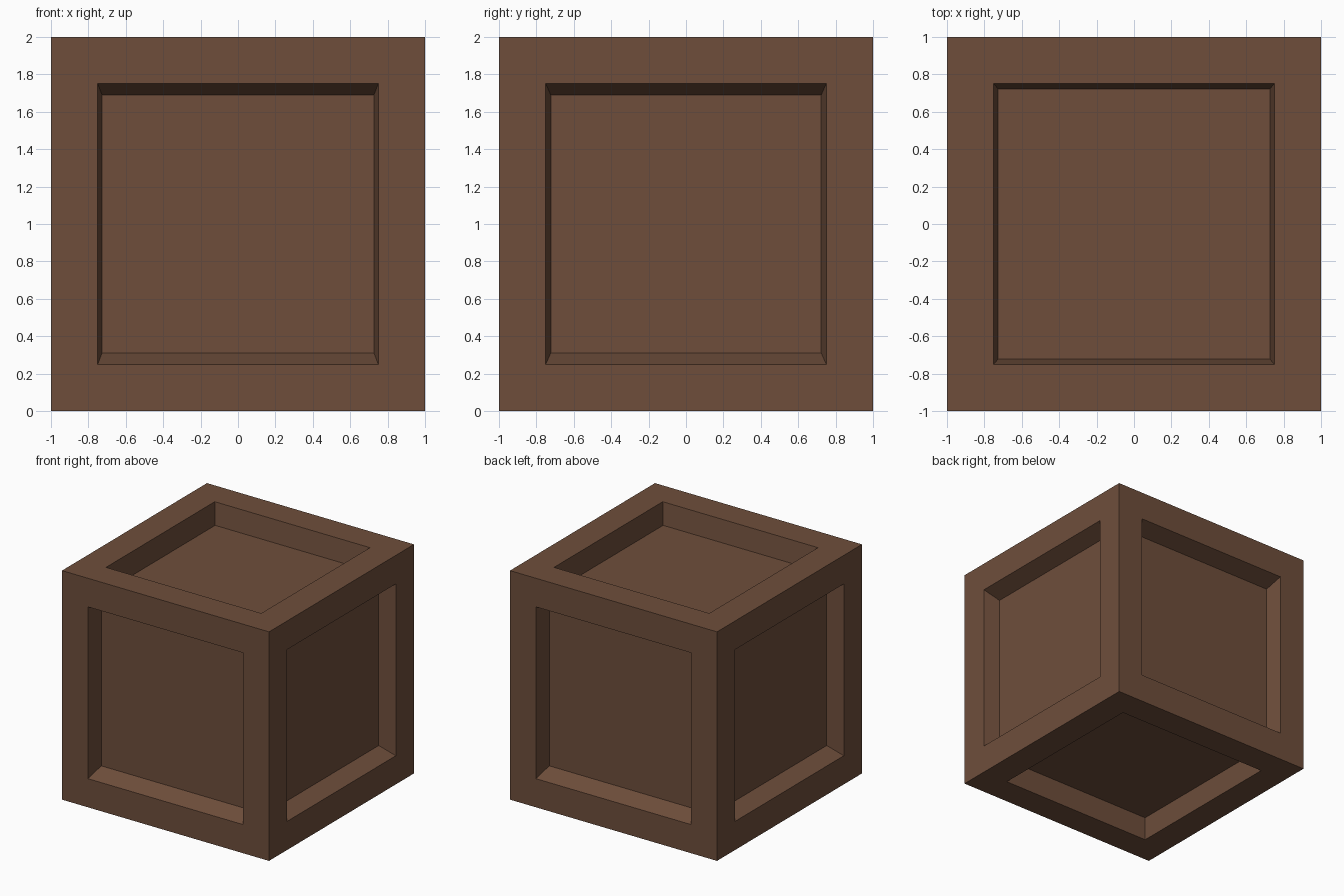
import bpy, bmesh
from mathutils import Vector

if "Cube" in bpy.data.objects:
    bpy.data.objects.remove(bpy.data.objects["Cube"])

WALL = (0.727, 0.723, 0.69)    # half size of the recessed panels per axis
PLANE = (0.853, 0.848, 0.81)   # distance of each panel from the centre

bm = bmesh.new()
bmesh.ops.create_cube(bm, size=2)
panels = list(bm.faces)

# Frame border on every side
bmesh.ops.inset_individual(bm, faces=panels, thickness=0.25, use_even_offset=True)
# Recess walls: new ring, then push the panels in with a slight taper
bmesh.ops.inset_individual(bm, faces=panels, thickness=0.03, use_even_offset=True)
for f in panels:
    n = f.normal.copy()
    axis = max(range(3), key=lambda i: abs(n[i]))
    for v in f.verts:
        v.co = Vector([(PLANE[i] if i == axis else WALL[i]) * (1 if v.co[i] > 0 else -1)
                       for i in range(3)])

bmesh.ops.translate(bm, verts=bm.verts, vec=(0, 0, 1))
bm.normal_update()
mesh = bpy.data.meshes.new("crate")
bm.to_mesh(mesh)
bm.free()

# Brown wood
wood = bpy.data.materials.new("brown wood")
wood.diffuse_color = (0.156, 0.076, 0.044, 1)
wood.use_nodes = True
wood.node_tree.nodes["Principled BSDF"].inputs["Base Color"].default_value = wood.diffuse_color
mesh.materials.append(wood)
crate = bpy.data.objects.new("crate", mesh)
bpy.context.collection.objects.link(crate)
